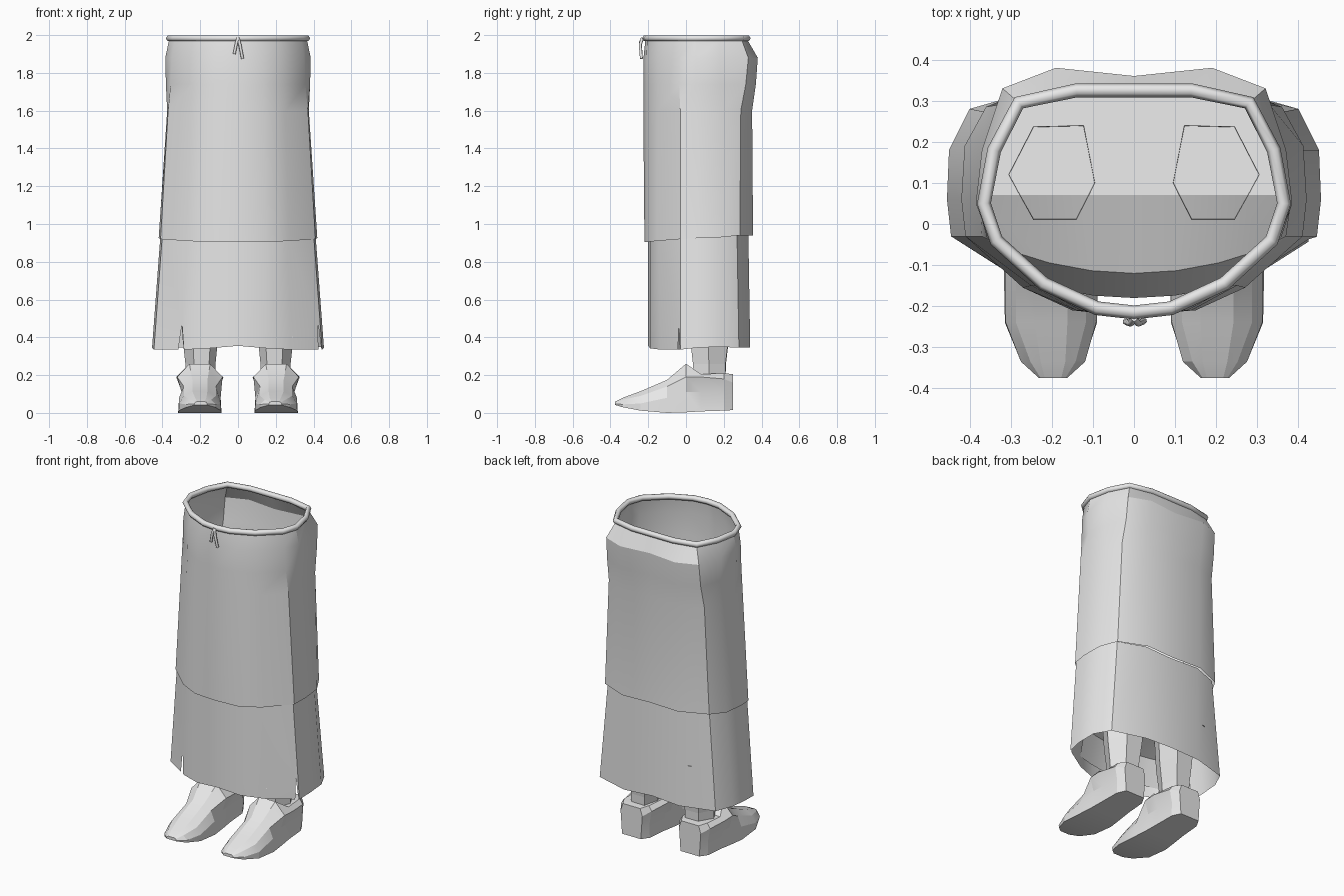
import bpy, bmesh, math
from mathutils import Vector

if "Cube" in bpy.data.objects:
    bpy.data.objects.remove(bpy.data.objects["Cube"])

grey = bpy.data.materials.new("light_grey")
grey.diffuse_color = (0.8, 0.8, 0.8, 1)
grey.use_nodes = True
grey.node_tree.nodes["Principled BSDF"].inputs["Base Color"].default_value = grey.diffuse_color


def make(name, verts, faces, smooth=None):
    me = bpy.data.meshes.new(name)
    me.from_pydata([tuple(v) for v in verts], [], faces)
    bm = bmesh.new()
    bm.from_mesh(me)
    bmesh.ops.recalc_face_normals(bm, faces=bm.faces)
    bm.to_mesh(me)
    bm.free()
    ob = bpy.data.objects.new(name, me)
    bpy.context.collection.objects.link(ob)
    me.materials.append(grey)
    if smooth:
        bpy.ops.object.select_all(action='DESELECT')
        ob.select_set(True)
        bpy.context.view_layer.objects.active = ob
        bpy.ops.object.shade_smooth_by_angle(angle=math.radians(smooth))
    return ob


def loft(rings, caps=False):
    n = len(rings[0])
    verts = [v for r in rings for v in r]
    faces = [(k * n + i, k * n + (i + 1) % n, (k + 1) * n + (i + 1) % n, (k + 1) * n + i)
             for k in range(len(rings) - 1) for i in range(n)]
    if caps:
        faces += [tuple(range(n)), tuple(range(len(verts) - n, len(verts)))]
    return verts, faces


def ring(half, zs):
    """Mirror a front-to-back half outline into a closed ring."""
    if not isinstance(zs, (list, tuple)):
        zs = [zs] * len(half)
    right = [Vector((x, y, z)) for (x, y), z in zip(half, zs)]
    left = [Vector((-v.x, v.y, v.z)) for v in reversed(right[1:-1])]
    return right + left


# Half outlines of the skirt, front centre to back centre
hem = [(0, -.2), (.15, -.19), (.28, -.135), (.445, -.03), (.455, .06), (.45, .18), (.4, .28), (.19, .34), (0, .335)]
tuck = [(0, -.2), (.15, -.19), (.26, -.145), (.4, -.03), (.41, .06), (.4, .18), (.35, .27), (.19, .33), (0, .32)]
fold = [(0, -.22), (.15, -.21), (.27, -.155), (.41, -.03), (.42, .06), (.412, .19), (.36, .285), (.19, .355), (0, .345)]
thigh = [(0, -.226), (.14, -.21), (.25, -.15), (.37, -.03), (.375, .06), (.365, .19), (.33, .29), (.19, .35), (0, .34)]
hip = [(0, -.225), (.13, -.21), (.24, -.15), (.35, -.04), (.385, .05), (.37, .18), (.32, .33), (.19, .38), (0, .36)]
waist = [(0, -.215), (.09, -.205), (.22, -.145), (.335, -.04), (.365, .05), (.34, .18), (.28, .295), (.14, .325), (0, .325)]

# Upper tier of the skirt
fold_z = [.905, .905, .91, .92, .925, .93, .94, .94, .94]
mid = [((a + 2 * c) / 3, (b + 2 * d) / 3) for (a, b), (c, d) in zip(thigh, hip)]
v, f = loft([ring(fold, fold_z), ring(thigh, 1.6), ring(mid, 1.74), ring(hip, 1.88), ring(waist, 1.975)])
make("upper_skirt", v, f, 28)

# Lower tier with a slit in each front side panel
hem_z = [.355, .342, .335, .335, .345, .35, .345, .345, .355]
v, f = loft([ring(hem, hem_z), ring(tuck, .95)])
n = len(v) // 2
for i, j, t, w in ((2, 3, .93, .05), (n - 2, n - 3, .13, .09)):
    f = [q for q in f if not (i in q and j in q)]
    a, b, c, d = v[i], v[j], v[n + j], v[n + i]
    lo = a.lerp(b, t)
    apex = lo.lerp(d.lerp(c, t), .22)
    k = len(v)
    v += [a.lerp(b, t - w), apex, a.lerp(b, t + w)]
    f += [(i, k, k + 1, n + i), (k + 1, k + 2, j, n + j), (n + i, k + 1, n + j)]
make("lower_skirt", v, f, 28)

# Inner panel the legs hang from
v, f = [], []
rows = [(.32, .25, .60, 0), (.2, .41, .61, 0), (.07, .40, .62, 0), (-.12, .31, .55, .6), (-.18, .29, .4, .6)]
for y, w, z, k in rows:
    for i in range(7):
        x = w * (i - 3) / 3
        v.append((x, y + k * x * x, z))
for r in range(len(rows) - 1):
    for i in range(6):
        p = r * 7 + i
        f.append((p, p + 1, p + 8, p + 7))
make("inner_panel", v, f, 20)


# Waist cord and its hanging ends
def cord(name, pts, radius, cyclic):
    cu = bpy.data.curves.new(name, 'CURVE')
    cu.dimensions = '3D'
    cu.bevel_depth = radius
    cu.bevel_resolution = 1
    cu.use_fill_caps = True
    sp = cu.splines.new('POLY')
    sp.points.add(len(pts) - 1)
    for p, co in zip(sp.points, pts):
        p.co = (*co, 1)
    sp.use_cyclic_u = cyclic
    ob = bpy.data.objects.new(name, cu)
    bpy.context.collection.objects.link(ob)
    cu.materials.append(grey)


cord("waist_cord", ring(waist, 1.983), .017, True)
cord("cord_end_left", [(0, -.23, 1.985), (-.008, -.242, 1.96), (-.02, -.238, 1.9)], .008, False)
cord("cord_end_right", [(0, -.23, 1.985), (.01, -.242, 1.95), (.024, -.236, 1.875)], .008, False)

# Legs: six-sided, flaring upward
leg = [(.305, .12), (.245, .01), (.14, .01), (.095, .1), (.122, .24), (.245, .237)]


def leg_ring(s, side, z):
    return [Vector((side * (.195 + (x - .195) * s), .122 + (y - .122) * s, z)) for x, y in leg]


# Shoe sections: y, then (half width, height) for sole, waist, ankle and top
shoe = [
    (.25, (.065, .015), (.07, .09), (.075, .16), (.06, .205)),
    (.20, (.092, .012), (.09, .10), (.105, .18), (.085, .21)),
    (.08, (.098, .008), (.095, .11), (.125, .19), (.09, .205)),
    (0, (.105, .003), (.097, .11), (.12, .19), (.055, .26)),
    (-.10, (.115, 0), (.11, .08), (.085, .14), (.04, .175)),
    (-.24, (.112, .012), (.11, .05), (.085, .09), (.04, .115)),
    (-.335, (.075, .03), (.078, .045), (.055, .07), (.03, .08)),
    (-.375, (.032, .042), (.034, .048), (.03, .056), (.02, .06)),
]
for side, label in ((-1, "left"), (1, "right")):
    v, f = loft([leg_ring(.74, side, .18), leg_ring(.76, side, .26), leg_ring(.9, side, .4), leg_ring(1, side, .635)])
    make(label + "_leg", v, f)
    rings = []
    for y, *prof in shoe:
        cx = .202 if y > -.3 else .197
        outer = [Vector((side * (cx + w), y, z)) for w, z in prof]
        inner = [Vector((side * (cx - w), y, z)) for w, z in reversed(prof)]
        rings.append(outer + inner)
    v, f = loft(rings, caps=True)
    make(label + "_shoe", v, f, 18)
